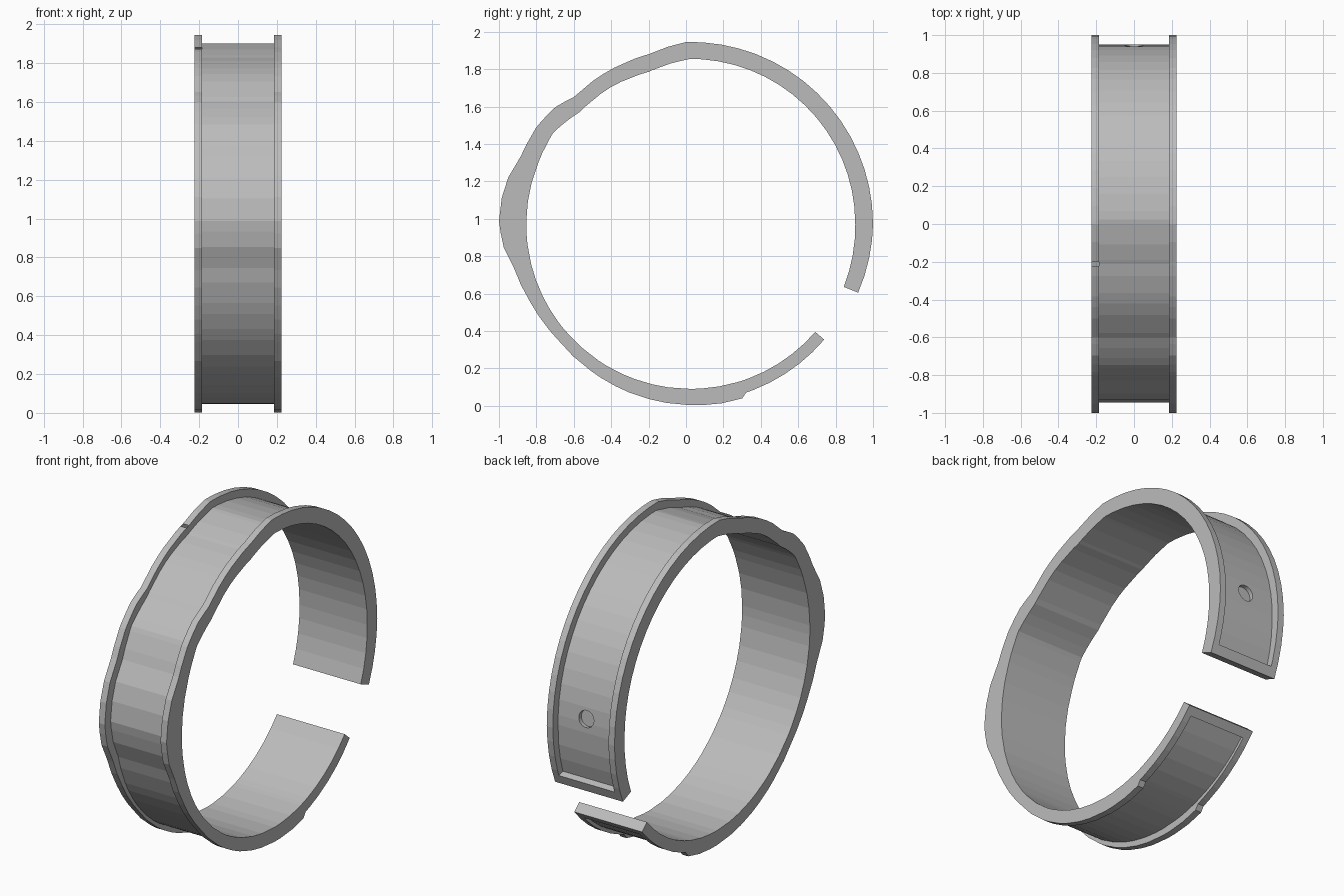
import bpy, bmesh
from math import radians, cos, sin
from mathutils import Matrix

if "Cube" in bpy.data.objects:
    bpy.data.objects.remove(bpy.data.objects["Cube"])

CY, CZ = 0.025, 0.97            # ring centre
HALF, CHANNEL = 0.225, 0.185    # half widths of band and channel

# Radius by angle (degrees from the back, turning over the top)
OUTER = [(-22.2, .967), (0, .975), (91.5, .975), (104, .937), (116, .932), (124.5, .928),
         (132.6, .924), (139, .957), (148, .975), (158, .978), (165.5, 1.007), (172, 1.02),
         (179, 1.025), (187, 1.007), (194, .973), (206, .953), (220, .941), (236, .948),
         (250, .957), (270, .967), (280, .971), (286.5, .97), (288.2, .947), (319.2, .943)]
INNER = [(-22.2, .884), (0, .88), (90, .885), (105.4, .846), (120, .849), (134.8, .845),
         (146.3, .883), (158, .879), (319.2, .88)]


def radius(table, a):
    for (a0, r0), (a1, r1) in zip(table, table[1:]):
        if a <= a1:
            return r0 + (r1 - r0) * (a - a0) / (a1 - a0)
    return table[-1][1]


def outer(a):
    return radius(OUTER, a)


def inner(a):
    return radius(INNER, a)


def floor(a):
    return max(inner(a) + 0.045, outer(a) - 0.055)


def finish(name, bm, material=None):
    bmesh.ops.recalc_face_normals(bm, faces=bm.faces)
    mesh = bpy.data.meshes.new(name)
    bm.to_mesh(mesh)
    bm.free()
    obj = bpy.data.objects.new(name, mesh)
    bpy.context.collection.objects.link(obj)
    if material:
        mesh.materials.append(material)
    return obj


def arc_solid(name, start, end, half, low, high, material=None):
    """Sweep a rectangular section round the ring between two radius functions."""
    keys = [a for a, r in OUTER + INNER]
    for i in range(61):
        a = start + (end - start) * i / 60
        if all(abs(a - k) > 2.5 for k in keys):
            keys.append(a)
    angles = sorted({start, end} | {a for a in keys if start < a < end})
    bm = bmesh.new()
    rings = []
    for a in angles:
        c, s = cos(radians(a)), sin(radians(a))
        corners = [(-half, low(a)), (half, low(a)), (half, high(a)), (-half, high(a))]
        rings.append([bm.verts.new((x, CY + r * c, CZ + r * s)) for x, r in corners])
    for p, q in zip(rings, rings[1:]):
        for i in range(4):
            j = (i + 1) % 4
            bm.faces.new((p[i], p[j], q[j], q[i]))
    bm.faces.new(rings[0])
    bm.faces.new(rings[-1])
    return finish(name, bm, material)


def radial(a, r):
    """Frame whose local z points outward at the given angle and radius."""
    c, s = cos(radians(a)), sin(radians(a))
    return Matrix(((1, 0, 0, 0), (0, s, c, CY + r * c), (0, -c, s, CZ + r * s), (0, 0, 0, 1)))


grey = bpy.data.materials.new("plain grey")
grey.use_nodes = True
colour = (0.5, 0.5, 0.5, 1)
grey.diffuse_color = colour
grey.node_tree.nodes["Principled BSDF"].inputs["Base Color"].default_value = colour

# Open band
band = arc_solid("band", -22.2, 319.2, HALF, inner, outer, grey)

# Channel round the outside, closed at both ends
channel = arc_solid("channel_cutter", -18.7, 316, CHANNEL, floor, lambda a: outer(a) + 0.08)

# Rounded slot low on the front
bm = bmesh.new()
bmesh.ops.create_cube(bm, size=1)
bmesh.ops.scale(bm, vec=(0.18, 0.51, 0.4), verts=bm.verts)
upright = [e for e in bm.edges if abs(e.verts[0].co.z - e.verts[1].co.z) > 0.1]
bmesh.ops.bevel(bm, geom=upright, offset=0.035, segments=4, profile=0.5, affect='EDGES')
bm.transform(radial(234, 0.9))
slot = finish("slot_cutter", bm)

# Shallow round socket near the back end
bm = bmesh.new()
bmesh.ops.create_cone(bm, cap_ends=True, segments=24, radius1=0.05, radius2=0.05, depth=0.2)
bm.transform(radial(5, 1.0))
socket = finish("socket_cutter", bm)

for cutter in (channel, slot, socket):
    cut = band.modifiers.new(cutter.name, 'BOOLEAN')
    cut.operation = 'DIFFERENCE'
    cut.solver = 'EXACT'
    cut.object = cutter

# Apply the cuts and drop the cutters
bpy.context.view_layer.update()
result = bpy.data.meshes.new_from_object(band.evaluated_get(bpy.context.evaluated_depsgraph_get()))
band.modifiers.clear()
band.data = result
band.data.materials.clear()
band.data.materials.append(grey)
for poly in result.polygons:
    poly.material_index = 0
for cutter in (channel, slot, socket):
    bpy.data.objects.remove(cutter)
